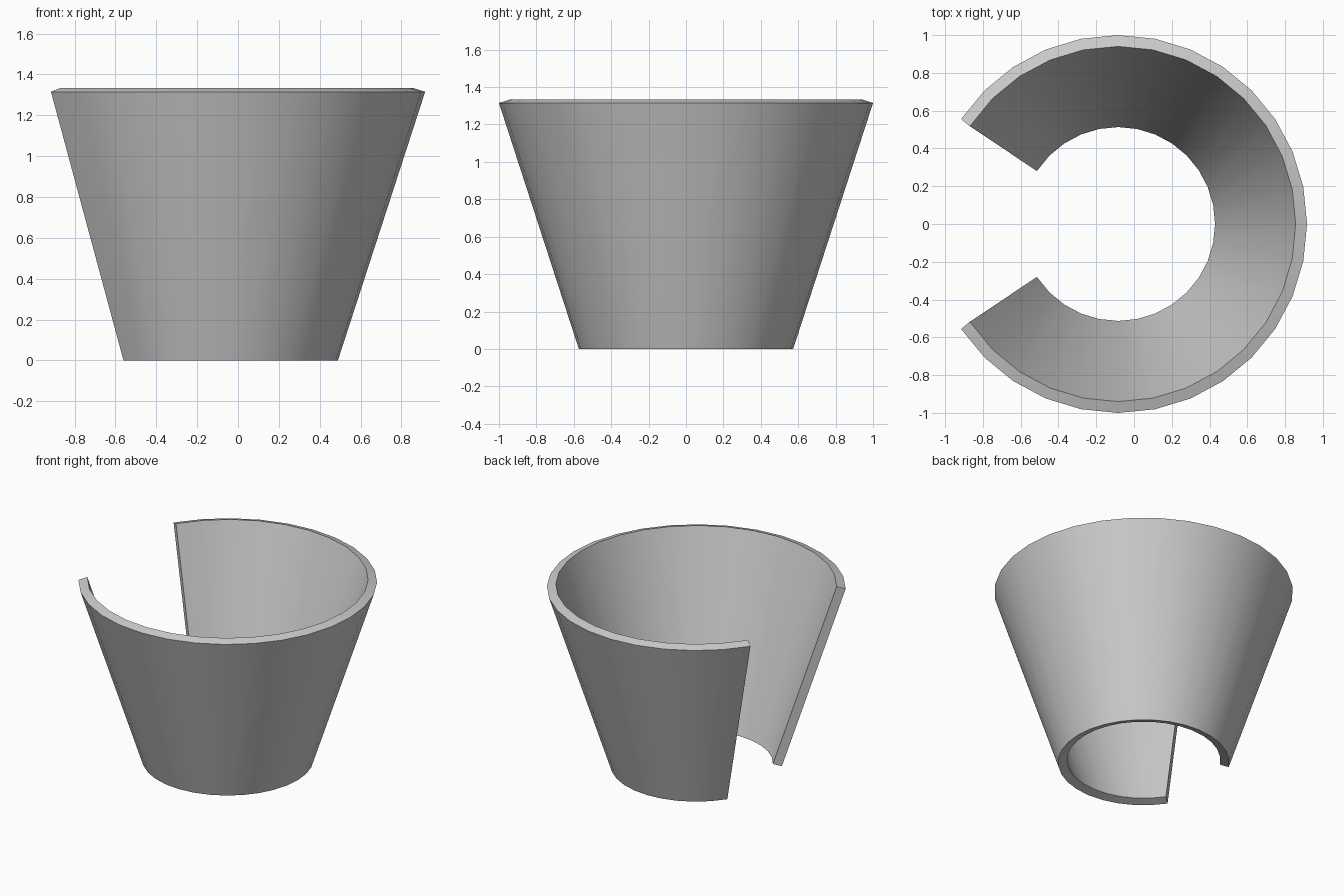
import bpy, bmesh, math

if "Cube" in bpy.data.objects:
    bpy.data.objects.remove(bpy.data.objects["Cube"])

STEP = math.radians(11.25)          # 32 sides per full turn, 26 kept
CX = -0.084                         # cone axis, so the open shape is centred
LEVELS = [(0.573, 0.0), (1.0, 1.315)]

# Open tapered wall: the outer surface as a strip of quads
bm = bmesh.new()
rows = [[bm.verts.new((CX + r * math.cos(i * STEP), r * math.sin(i * STEP), z))
         for i in range(-13, 14)] for r, z in LEVELS]
low, high = rows
for i in range(26):
    bm.faces.new((low[i], low[i + 1], high[i + 1], high[i]))
mesh = bpy.data.meshes.new("tapered_wall")
bm.to_mesh(mesh)
bm.free()
wall = bpy.data.objects.new("tapered_wall", mesh)
bpy.context.collection.objects.link(wall)
bpy.context.view_layer.objects.active = wall
wall.select_set(True)

# Wall thickness, grown inwards at right angles to the slope
solid = wall.modifiers.new("thickness", "SOLIDIFY")
solid.thickness = 0.063
solid.offset = -1
bpy.ops.object.modifier_apply(modifier=solid.name)
bpy.ops.object.shade_smooth_by_angle(angle=math.radians(30))
